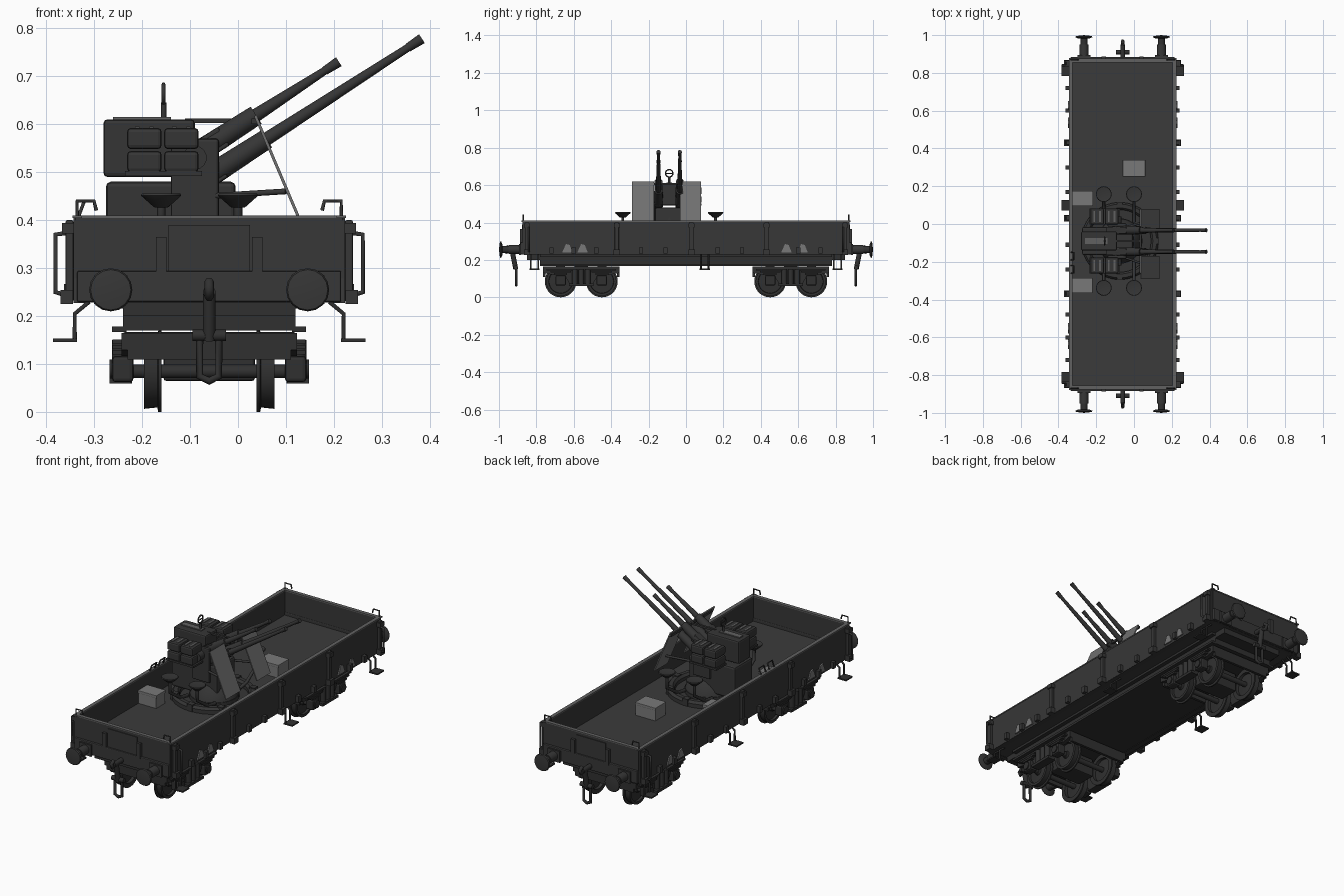
import bpy, bmesh, math
from mathutils import Vector, Matrix

if "Cube" in bpy.data.objects:
    bpy.data.objects.remove(bpy.data.objects["Cube"])


def material(name, v):
    m = bpy.data.materials.new(name)
    m.use_nodes = True
    col = (v, v, v, 1)
    m.diffuse_color = col
    m.node_tree.nodes["Principled BSDF"].inputs["Base Color"].default_value = col
    return m


BODY = material("dark_grey_body", 0.038)
FLOOR = material("deck_grey", 0.044)
GUN = material("gun_steel", 0.036)
IRON = material("running_gear_iron", 0.03)
RIM = material("worn_edge_grey", 0.12)
PLATE = material("shield_grey", 0.16)
CRATE = material("crate_grey", 0.19)
CX = -0.06          # wagon centre line
GY = -0.09          # gun mount centre in y
DECK = 0.278        # deck height


def finish(name, bm, mat, smooth=False, bevel=0):
    bmesh.ops.recalc_face_normals(bm, faces=bm.faces)
    me = bpy.data.meshes.new(name)
    bm.to_mesh(me)
    bm.free()
    me.materials.append(mat)
    ob = bpy.data.objects.new(name, me)
    bpy.context.collection.objects.link(ob)
    if bevel:
        mod = ob.modifiers.new("edge", "BEVEL")
        mod.width, mod.segments = bevel, 2
    if smooth:
        bpy.ops.object.select_all(action="DESELECT")
        ob.select_set(True)
        bpy.context.view_layer.objects.active = ob
        bpy.ops.object.shade_smooth_by_angle(angle=math.radians(35))
    return ob


def box(name, c, s, mat, rot_y=0, bevel=0):
    bm = bmesh.new()
    bmesh.ops.create_cube(bm, size=1, matrix=Matrix.Diagonal((*s, 1)))
    ob = finish(name, bm, mat, bevel=bevel)
    ob.location, ob.rotation_euler = c, (0, rot_y, 0)


def rod(name, a, b, r, mat, r2=None, n=14):
    a, b = Vector(a), Vector(b)
    bm = bmesh.new()
    rot = (b - a).to_track_quat("Z", "Y").to_matrix().to_4x4()
    bmesh.ops.create_cone(bm, cap_ends=True, segments=n, radius1=r,
                          radius2=r if r2 is None else r2, depth=(b - a).length, matrix=rot)
    finish(name, bm, mat, smooth=True).location = (a + b) / 2


def lathe(name, profile, c, axis, mat, n=28):
    """Spin (radius, height) points round the given axis."""
    bm = bmesh.new()
    vs = [bm.verts.new((r, 0, h)) for r, h in profile]
    es = [bm.edges.new(p) for p in zip(vs, vs[1:])]
    bmesh.ops.spin(bm, geom=vs + es, cent=(0, 0, 0), axis=(0, 0, 1), angle=math.tau, steps=n)
    bmesh.ops.remove_doubles(bm, verts=bm.verts, dist=0.0002)
    ob = finish(name, bm, mat, smooth=True)
    ob.location = c
    ob.rotation_euler = Vector(axis).to_track_quat("Z", "Y").to_euler()


def slab(name, pts, x, t, mat):
    """Extrude a (y, z) outline along x."""
    bm = bmesh.new()
    f = bm.faces.new([bm.verts.new((x - t / 2, y, z)) for y, z in pts])
    new = bmesh.ops.extrude_face_region(bm, geom=[f])["geom"]
    bmesh.ops.translate(bm, vec=(t, 0, 0), verts=[v for v in new if isinstance(v, bmesh.types.BMVert)])
    finish(name, bm, mat)


def tube(name, pts, r, mat, cyclic=False):
    cu = bpy.data.curves.new(name, "CURVE")
    cu.dimensions, cu.bevel_depth, cu.bevel_resolution = "3D", r, 1
    sp = cu.splines.new("POLY")
    sp.points.add(len(pts) - 1)
    for p, q in zip(sp.points, pts):
        p.co = (*q, 1)
    sp.use_cyclic_u = cyclic
    cu.materials.append(mat)
    bpy.context.collection.objects.link(bpy.data.objects.new(name, cu))


# Tub: deck, walls and worn rim
box("deck", (CX, 0, DECK - 0.024), (0.56, 1.74, 0.048), FLOOR)
for s in (-1, 1):
    box("side_wall", (CX + s * 0.275, 0, 0.317), (0.016, 1.74, 0.177), BODY)
    box("side_rim", (CX + s * 0.275, 0, 0.407), (0.02, 1.76, 0.006), RIM)
    box("end_wall", (CX, s * 0.865, 0.317), (0.55, 0.016, 0.177), BODY)
    box("end_rim", (CX, s * 0.865, 0.407), (0.55, 0.02, 0.006), RIM)
    box("headstock", (CX, s * 0.87, 0.262), (0.55, 0.03, 0.065), BODY, bevel=0.004)
    for x in (-0.1, 0.1):
        box("end_stake", (CX + x, s * 0.88, 0.325), (0.022, 0.014, 0.08), BODY)
    box("end_panel", (CX, s * 0.873, 0.34), (0.17, 0.008, 0.1), BODY)

# Side fittings: sill, posts, hinges, latches, grab irons and steps
for s in (-1, 1):
    wall = CX + s * 0.285
    box("side_sill", (CX + s * 0.27, 0, 0.238), (0.025, 1.74, 0.02), BODY)
    for y in (-0.85, -0.37, 0.03, 0.43, 0.85):
        box("side_post", (wall + s * 0.006, y, 0.315), (0.016, 0.022, 0.17), BODY, bevel=0.003)
        box("post_cap", (wall + s * 0.008, y, 0.383), (0.026, 0.032, 0.022), BODY)
        box("post_foot", (wall + s * 0.012, y, 0.24), (0.026, 0.034, 0.03), BODY)
    for y in (-0.72, -0.6, -0.48, -0.24, -0.11, 0.17, 0.3, 0.6, 0.72):
        box("side_hinge", (wall + s * 0.008, y, 0.25), (0.018, 0.022, 0.034), BODY)
    for y in (-0.634, -0.553, 0.537, 0.623):
        slab("pale_patch", [(y - 0.028, 0.24), (y + 0.028, 0.24), (y + 0.012, 0.28), (y - 0.008, 0.285)],
             wall, 0.008, CRATE)
    for y in (-0.84, 0.84):
        tube("grab_iron", [(wall, y, 0.375), (wall + s * 0.035, y, 0.37),
                           (wall + s * 0.035, y, 0.25), (wall, y, 0.24)], 0.006, BODY)
        tube("corner_handle", [(CX + s * 0.275, y * 1.035, 0.4), (CX + s * 0.275, y * 1.035, 0.44),
                               (CX + s * 0.24, y * 1.035, 0.44), (CX + s * 0.235, y * 1.035, 0.42)], 0.004, BODY)
    for y in (-0.81, 0.1, 0.81):
        for d in (-0.02, 0.02):
            tube("step_hanger", [(CX + s * 0.25, y + d, 0.23), (CX + s * 0.28, y + d, 0.205),
                                 (CX + s * 0.28, y + d, 0.15)], 0.005, IRON)
        box("step_plate", (CX + s * 0.3, y, 0.15), (0.05, 0.055, 0.007), IRON)
for y in (-0.24, -0.17):
    tube("wall_loop", [(CX - 0.275, y - 0.02, 0.4), (CX - 0.26, y - 0.02, 0.44),
                       (CX - 0.26, y + 0.02, 0.44), (CX - 0.275, y + 0.02, 0.4)], 0.004, BODY)

# Solid underframe with flanged sole bars
box("under_pan", (CX, 0, 0.2), (0.36, 1.56, 0.06), IRON)
box("end_frame", (CX, 0, 0.215), (0.36, 1.7, 0.03), IRON)
for s in (-1, 1):
    for z in (0.222, 0.173):
        box("sole_bar_flange", (CX + s * 0.187, 0, z), (0.03, 1.56, 0.012), IRON)

# Buffers and couplings at both ends
for s in (-1, 1):
    for x in (-0.205, 0.205):
        bx = CX + x
        box("buffer_base", (bx, s * 0.888, 0.255), (0.07, 0.012, 0.06), BODY)
        rod("buffer_sleeve", (bx, s * 0.88, 0.255), (bx, s * 0.95, 0.255), 0.024, BODY)
        rod("buffer_ram", (bx, s * 0.94, 0.255), (bx, s * 0.99, 0.255), 0.019, IRON)
        lathe("buffer_head", [(0, 0), (0.03, 0), (0.045, 0.007), (0.042, 0.013), (0, 0.018)],
              (bx, s * 0.982, 0.255), (0, s, 0), BODY, 16)
    rod("draw_bar", (CX, s * 0.87, 0.25), (CX, s * 0.95, 0.25), 0.013, IRON)
    tube("draw_hook", [(CX, s * 0.93, 0.25), (CX, s * 0.96, 0.24), (CX, s * 0.968, 0.26),
                       (CX, s * 0.95, 0.272)], 0.01, IRON)
    rod("coupling_screw", (CX, s * 0.93, 0.25), (CX, s * 0.91, 0.15), 0.013, IRON)
    rod("coupling_cross_pin", (CX - 0.035, s * 0.91, 0.16), (CX + 0.035, s * 0.91, 0.16), 0.012, IRON)
    tube("coupling_link", [(CX + dx, s * 0.908, z) for dx, z in
                           ((-0.02, 0.17), (-0.02, 0.075), (0, 0.065), (0.02, 0.075), (0.02, 0.17))], 0.008, IRON)

# Bogies: wheels, side frames, springs and solid transom
wheel = [(0, -0.018), (0.018, -0.018), (0.02, -0.008), (0.062, -0.006), (0.064, -0.018), (0.078, -0.018),
         (0.075, 0.01), (0.085, 0.012), (0.085, 0.019), (0.062, 0.019), (0.06, 0.004), (0.02, 0.008), (0, 0.01)]
for cy in (-0.56, 0.56):
    box("bolster", (CX, cy, 0.145), (0.36, 0.08, 0.045), IRON, bevel=0.006)
    box("transom", (CX, cy, 0.115), (0.19, 0.11, 0.1), IRON, bevel=0.006)
    for s in (-1, 1):
        fx = CX + s * 0.172
        outline = [(-0.205, 0.165), (0.205, 0.165), (0.205, 0.13), (0.15, 0.12), (0.085, 0.11), (0.055, 0.06),
                   (-0.055, 0.06), (-0.085, 0.11), (-0.15, 0.12), (-0.205, 0.13)]
        slab("bogie_side_frame", [(cy + y, z) for y, z in outline], fx, 0.022, IRON)
        box("bogie_end_beam", (CX, cy + s * 0.198, 0.137), (0.34, 0.014, 0.055), IRON)
        for d in (-0.035, 0, 0.035):
            rod("bolster_spring", (fx + s * 0.016, cy + d, 0.075), (fx + s * 0.016, cy + d, 0.15), 0.015, IRON)
        box("spring_plank", (fx + s * 0.013, cy, 0.067), (0.045, 0.13, 0.014), IRON)
        for wy in (cy - 0.11, cy + 0.11):
            lathe("wheel", wheel, (CX + s * 0.118, wy, 0.085), (-s, 0, 0), IRON)
            box("axle_box", (fx + s * 0.008, wy, 0.09), (0.045, 0.055, 0.055), IRON, bevel=0.008)
            rod("axle_cover", (fx + s * 0.028, wy, 0.09), (fx + s * 0.036, wy, 0.09), 0.02, IRON)
            for k in range(3):
                box("leaf_spring", (fx + s * 0.014, wy, 0.125 + k * 0.011), (0.03, 0.07 + k * 0.04, 0.009), IRON)
    for wy in (cy - 0.11, cy + 0.11):
        rod("axle", (CX - 0.17, wy, 0.085), (CX + 0.17, wy, 0.085), 0.014, IRON)

# Crates on the deck
for x, y, w, d in ((-0.275, 0.135, 0.115, 0.08), (0, 0.295, 0.12, 0.09), (-0.275, -0.325, 0.11, 0.08)):
    box("crate", (x, y, DECK + 0.028), (w - 0.006, d - 0.006, 0.056), CRATE)
    box("crate_lid", (x, y, DECK + 0.062), (w, d, 0.014), CRATE, bevel=0.002)

# Turntable and pedestal
gx = -0.075
lathe("turntable_ring", [(0.165, 0), (0.205, 0), (0.205, 0.02), (0.195, 0.032), (0.175, 0.032), (0.165, 0.02),
                         (0.165, 0)], (gx, GY, DECK), (0, 0, 1), GUN, 36)
lathe("turntable", [(0, 0.018), (0.12, 0.018), (0.12, 0), (0.17, 0)], (gx, GY, DECK + 0.002), (0, 0, 1), GUN, 32)
for k in range(8):
    a = k * math.tau / 8
    box("ring_clamp", (gx + 0.19 * math.cos(a), GY + 0.19 * math.sin(a), DECK + 0.018), (0.03, 0.03, 0.036), GUN)
lathe("pedestal", [(0.12, 0), (0.11, 0.04), (0.075, 0.08), (0.07, 0.14), (0, 0.14)],
      (gx, GY, DECK + 0.01), (0, 0, 1), GUN, 20)
box("pedestal_housing", (-0.14, GY, 0.395), (0.27, 0.15, 0.17), GUN, bevel=0.01)
box("breech_block", (-0.185, GY, 0.55), (0.19, 0.1, 0.12), GUN, bevel=0.008)
box("breech_cover", (-0.2, GY, 0.612), (0.12, 0.03, 0.006), RIM)
for s in (-1, 1):
    box("trunnion_cheek", (-0.09, GY + s * 0.085, 0.48), (0.1, 0.018, 0.18), GUN, bevel=0.006)
    rod("trunnion", (-0.09, GY + s * 0.07, 0.53), (-0.09, GY + s * 0.13, 0.53), 0.025, GUN)
    box("ammo_tray", (-0.155, GY + s * 0.13, 0.497), (0.16, 0.085, 0.01), GUN)
    for x in (-0.195, -0.118):
        for z in (0.522, 0.57):
            box("ammo_box", (x, GY + s * 0.13, z), (0.072, 0.085, 0.044), GUN, bevel=0.008)
        for d in (-0.015, 0.015):
            box("ammo_box_strap", (x + d, GY + s * 0.13, 0.593), (0.009, 0.06, 0.004), RIM)

# Four elevated barrels
aim = Vector((0.84, 0, 0.543))
for s in (-1, 1):
    for tip, jacket, length in (((0.383, 0.778), 0.385, 0.56), ((0.21, 0.73), 0.205, 0.35)):
        end = Vector((tip[0], GY + s * 0.057, tip[1]))
        at = lambda d: end - aim * d
        rod("muzzle", at(0.035), end, 0.009, GUN, 0.011)
        rod("barrel", at(jacket), at(0.03), 0.014, GUN, 0.008)
        rod("barrel_jacket", at(jacket + 0.15), at(jacket), 0.024, GUN, 0.021)
        box("receiver", at(length), (0.13, 0.036, 0.046), GUN, rot_y=-math.atan2(aim.z, aim.x), bevel=0.004)

# Sloped shield plates with stays
tilt = -math.atan2(0.085, 0.2)
for y, w in ((-0.23, 0.12), (0.024, 0.112)):
    box("shield_plate", (0.084, y, 0.505), (0.006, w, 0.245), PLATE, rot_y=tilt)
    rod("shield_stay", (-0.06, GY + (y - GY) * 0.6, 0.45), (0.1, y, 0.46), 0.006, GUN)
box("shield_cross_bar", (0.034, GY, 0.606), (0.012, 0.34, 0.012), GUN)

# Ring sight
rod("sight_post", (-0.155, GY, 0.6), (-0.155, GY, 0.645), 0.006, GUN)
tube("sight_ring", [(-0.155, GY + 0.02 * math.cos(a * math.tau / 16), 0.663 + 0.02 * math.sin(a * math.tau / 16))
                    for a in range(16)], 0.004, GUN, True)
rod("sight_bar", (-0.155, GY - 0.02, 0.663), (-0.155, GY + 0.02, 0.663), 0.003, GUN)
box("sight_arm", (-0.04, GY, 0.607), (0.14, 0.012, 0.01), GUN)

# Crew seats on arms
for x in (-0.16, 0.0):
    for s in (-1, 1):
        sy = GY + s * 0.248
        lathe("seat", [(0, -0.02), (0.015, -0.018), (0.042, 0.006), (0.04, 0.01), (0, 0.004)],
              (x, sy, 0.445), (0, 0, 1), GUN, 16)
        tube("seat_arm", [(x, sy, 0.43), (x, sy, 0.37), (x, GY + s * 0.16, 0.31),
                          (x, GY + s * 0.1, 0.3)], 0.009, GUN)
